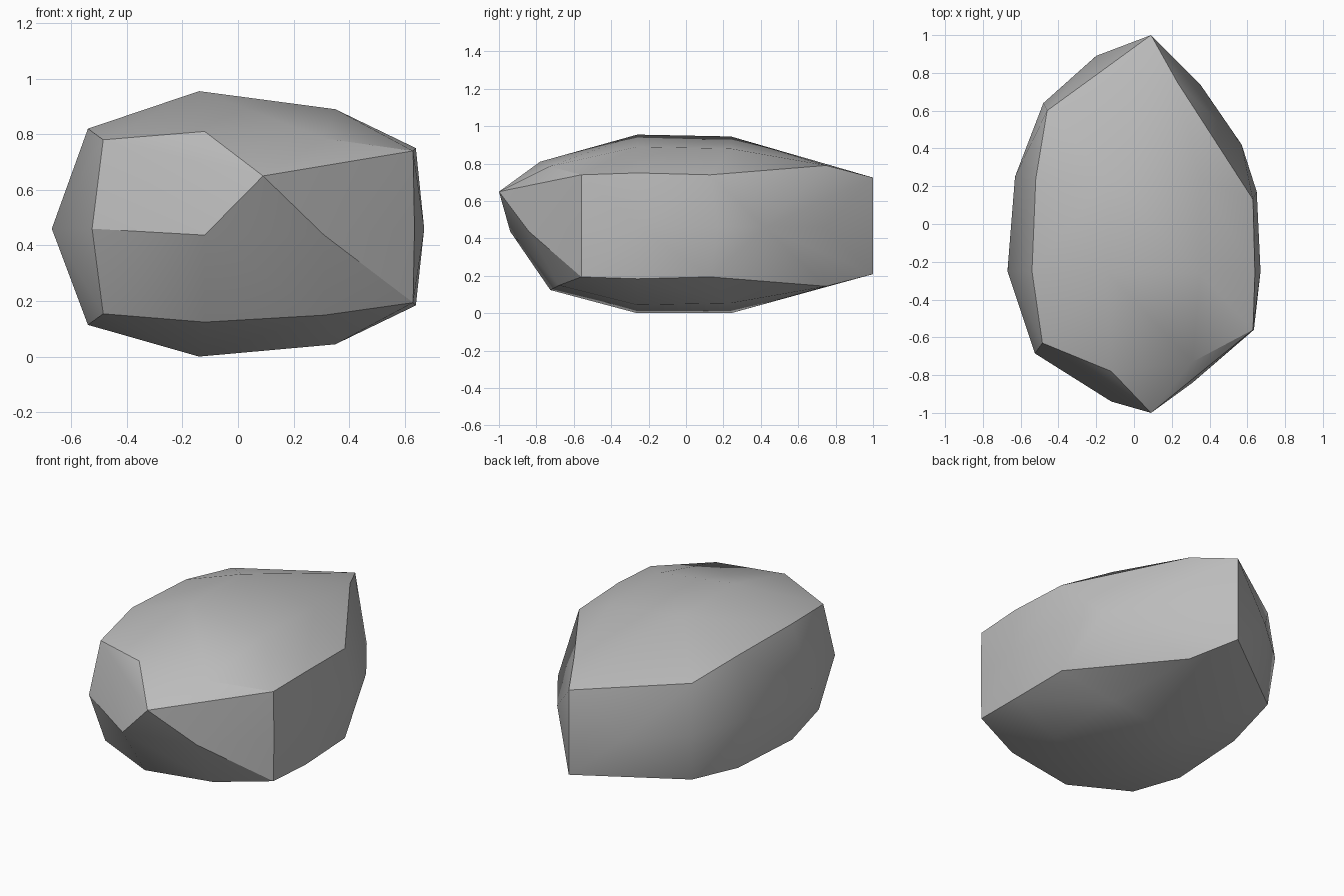
import bpy
import bmesh
import math

default_cube = bpy.data.objects.get("Cube")
if default_cube:
    bpy.data.objects.remove(default_cube, do_unlink=True)

MID_HEIGHT = 0.467

# Widest outline of the boulder, as seen in plan
girth = [(-.525, -.685), (-.12, -.94), (.31, -.84), (.635, -.56), (.67, -.25),
         (.65, .17), (.57, .42), (.35, .74), (-.2, .89), (-.48, .64),
         (-.63, .25), (-.67, -.25)]

# Rim where the sides meet the top
rim = [(-.485, -.63, .78), (-.12, -.78, .81), (.31, -.73, .785),
       (.63, -.56, .74), (.64, -.26, .75), (.63, .13, .74),
       (.23, .75, .79), (.09, 1, .725), (-.46, .6, .76),
       (-.52, .24, .81), (-.54, -.25, .82)]

# Gentle crown, and the pointed nose at the front
crown = [(-.14, -.26, .955), (-.14, .24, .945), (.35, -.26, .89), (.35, .24, .88)]
nose = (.09, -1, .65)


def mirrored_below(point):
    """Reflect a top point to the underside, tucking the front in a little."""
    x, y, z = point
    tuck = 0.93 if y < -0.6 else 1.0
    return (x, y * tuck, max(0.0, 2 * MID_HEIGHT - z))


def girth_height(y):
    return 0.437 if y < -0.8 else 0.46


points = [(x, y, girth_height(y)) for x, y in girth]
points += rim + crown + [nose]
points += [mirrored_below(p) for p in rim + crown]

# Wrap the rings in a faceted convex skin
bm = bmesh.new()
for point in points:
    bm.verts.new(point)
result = bmesh.ops.convex_hull(bm, input=bm.verts)
unused = {g for g in result["geom_interior"] + result["geom_unused"]
          if isinstance(g, bmesh.types.BMVert) and not g.link_faces}
bmesh.ops.delete(bm, geom=list(unused), context="VERTS")
bmesh.ops.recalc_face_normals(bm, faces=bm.faces)

# Settle the underside on the ground
lowest = min(v.co.z for v in bm.verts)
bmesh.ops.translate(bm, verts=bm.verts, vec=(0, 0, -lowest))

mesh = bpy.data.meshes.new("boulder")
bm.to_mesh(mesh)
bm.free()

boulder = bpy.data.objects.new("boulder", mesh)
bpy.context.collection.objects.link(boulder)

# Plain grey stone
stone = bpy.data.materials.new("grey_stone")
stone.use_nodes = True
grey = (0.5, 0.5, 0.5, 1)
stone.diffuse_color = grey
shader = next(n for n in stone.node_tree.nodes if n.type == "BSDF_PRINCIPLED")
shader.inputs["Base Color"].default_value = grey
shader.inputs["Roughness"].default_value = 0.9
mesh.materials.append(stone)

# Soft facets with the main ridges kept crisp
bpy.ops.object.select_all(action="DESELECT")
boulder.select_set(True)
bpy.context.view_layer.objects.active = boulder
bpy.ops.object.shade_smooth_by_angle(angle=math.radians(30))
